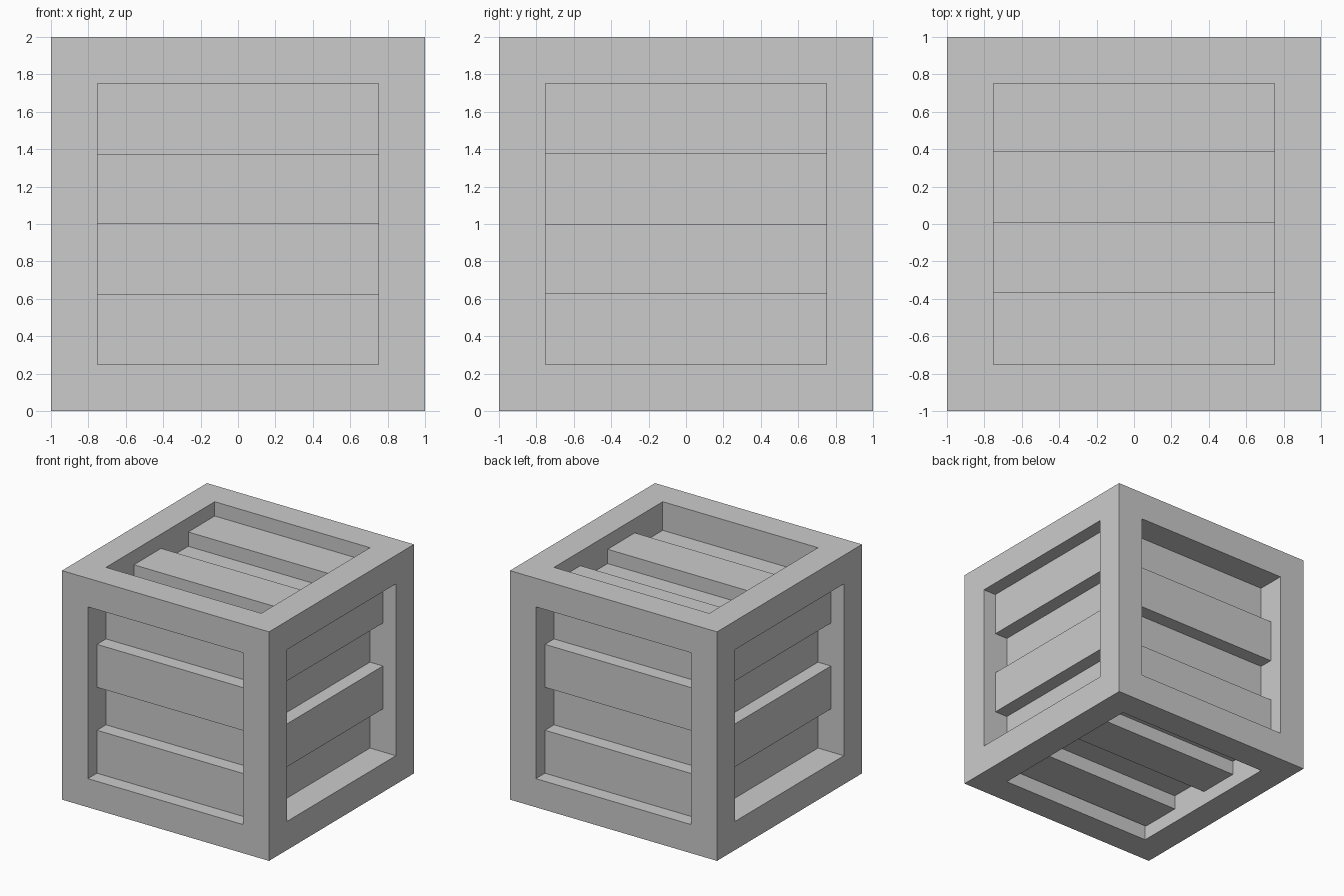
import bpy, bmesh
from mathutils import Vector

if "Cube" in bpy.data.objects:
    bpy.data.objects.remove(bpy.data.objects["Cube"])

HALF, OPEN, THICK = 1.0, 0.75, 0.125   # crate half size, opening half size, plank step


def add_object(name, bm):
    bmesh.ops.recalc_face_normals(bm, faces=bm.faces)
    mesh = bpy.data.meshes.new(name)
    bm.to_mesh(mesh)
    bm.free()
    obj = bpy.data.objects.new(name, mesh)
    obj.location.z = HALF
    bpy.context.collection.objects.link(obj)
    return obj


# Crate frame: cube with a square pocket in each side; pocket floors are the recessed planks
bm = bmesh.new()
bmesh.ops.create_cube(bm, size=2 * HALF)
sides = list(bm.faces)
bmesh.ops.inset_individual(bm, faces=sides, thickness=HALF - OPEN, use_even_offset=True)
for face in sides:
    n = face.normal.copy()
    floor = bmesh.ops.extrude_face_region(bm, geom=[face])["geom"]
    verts = [g for g in floor if isinstance(g, bmesh.types.BMVert)]
    bmesh.ops.translate(bm, verts=verts, vec=-n * (HALF - OPEN))
    if face.is_valid:
        bm.faces.remove(face)
add_object("crate_frame", bm)


# Raised planks: two per side, alternating with the recessed ones
def plank(name, axis, sign, across, lo, hi):
    along = 3 - axis - across
    size, centre = Vector(), Vector()
    size[axis], centre[axis] = THICK, sign * (OPEN + THICK / 2)
    size[across], centre[across] = hi - lo, (lo + hi) / 2
    size[along] = 2 * OPEN
    b = bmesh.new()
    bmesh.ops.create_cube(b, size=1)
    for v in b.verts:
        v.co = Vector([v.co[i] * size[i] + centre[i] for i in range(3)])
    add_object(name, b)


LOW = [(-0.75, -0.375), (0.0, 0.375)]
HIGH = [(-0.375, 0.0), (0.375, 0.75)]
# name, facing axis, sign, stacking axis, strips, stacking shift
panels = [
    ("front", 1, -1, 2, LOW, 0.0),
    ("back", 1, 1, 2, LOW, 0.0),
    ("right", 0, 1, 2, HIGH, 0.0),
    ("left", 0, -1, 2, HIGH, 0.0),
    ("top", 2, 1, 1, HIGH, 0.01),
    ("bottom", 2, -1, 1, LOW, 0.01),
]
for name, axis, sign, across, strips, shift in panels:
    for i, (lo, hi) in enumerate(strips):
        plank(f"{name}_plank_{i + 1}", axis, sign, across,
              lo + shift, min(hi + shift, OPEN))
